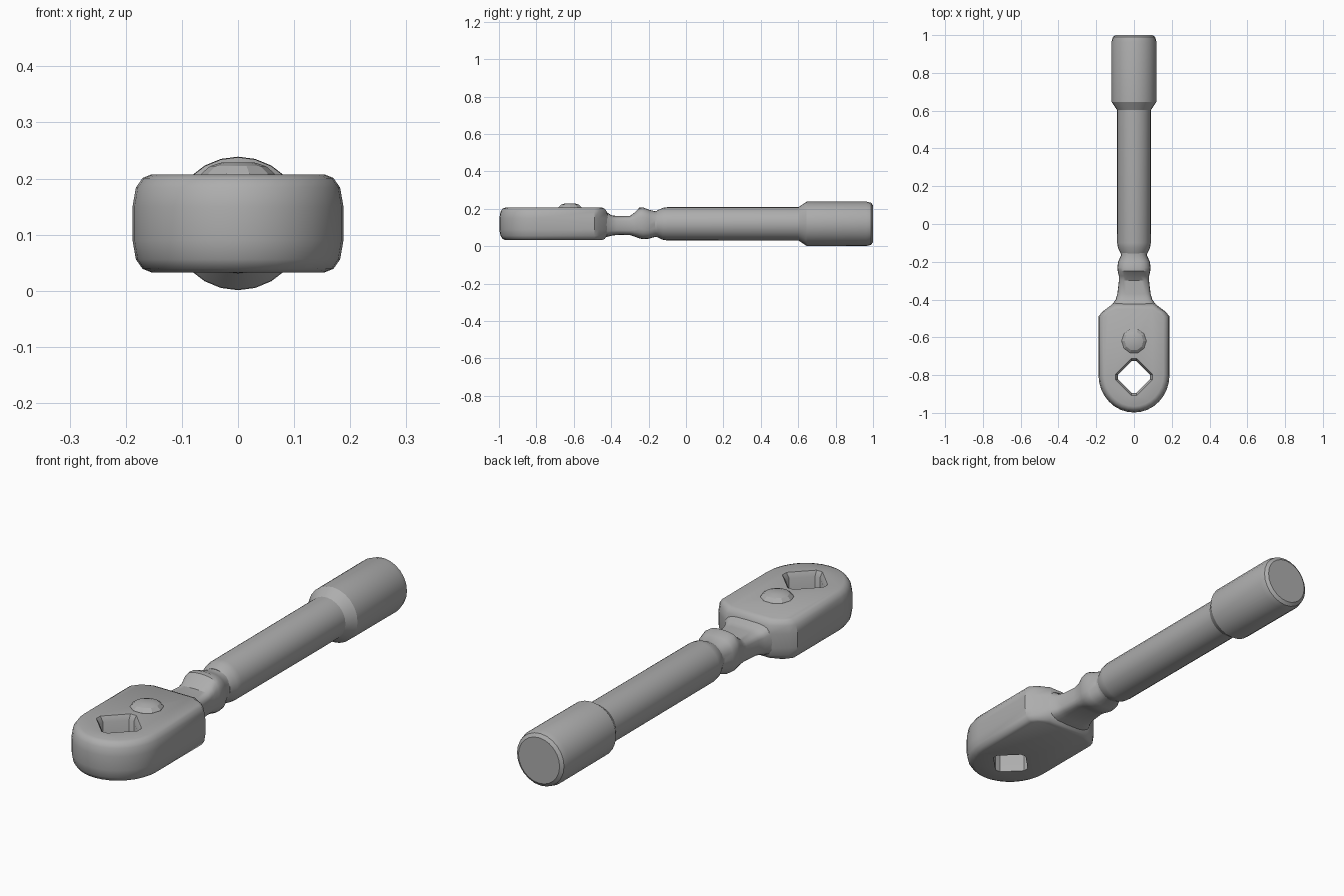
import bpy, bmesh, math
from mathutils import Vector

cube = bpy.data.objects.get("Cube")
if cube:
    bpy.data.objects.remove(cube)

steel = bpy.data.materials.new("grey_steel")
steel.use_nodes = True
colour = (0.42, 0.42, 0.42, 1)
steel.diffuse_color = colour
steel.node_tree.nodes["Principled BSDF"].inputs["Base Color"].default_value = colour

MID = 0.12


def loft(name, rings):
    """Skin a list of equal-length rings and cap both ends."""
    bm = bmesh.new()
    loops = [[bm.verts.new(p) for p in ring] for ring in rings]
    n = len(loops[0])
    for a, b in zip(loops, loops[1:]):
        for i in range(n):
            j = (i + 1) % n
            bm.faces.new((a[i], a[j], b[j], b[i]))
    bm.faces.new(loops[0])
    bm.faces.new(loops[-1])
    bmesh.ops.recalc_face_normals(bm, faces=bm.faces)
    mesh = bpy.data.meshes.new(name)
    bm.to_mesh(mesh)
    bm.free()
    obj = bpy.data.objects.new(name, mesh)
    bpy.context.collection.objects.link(obj)
    mesh.materials.append(steel)
    return obj


def smooth(obj, degrees=35):
    bpy.ops.object.select_all(action='DESELECT')
    obj.select_set(True)
    bpy.context.view_layer.objects.active = obj
    bpy.ops.object.shade_smooth_by_angle(angle=math.radians(degrees))


def section(y, half_width, bottom, top, power=1.0, n=24):
    """Upright cross-section; a power below 1 makes it boxier."""
    def bulge(v):
        return math.copysign(abs(v) ** power, v)
    ring = []
    for i in range(n):
        a = math.tau * i / n
        ring.append((half_width * bulge(math.cos(a)), y,
                     (top + bottom) / 2 + (top - bottom) / 2 * bulge(math.sin(a))))
    return ring


# Ratchet head: rounded front, chamfered shoulders, softened rims
def head_ring(z, inset):
    w = 0.19 - inset
    arc = [math.pi + math.pi * i / 16 for i in range(17)]
    ring = [(w * math.cos(a), -0.80 + (0.20 - inset) * math.sin(a), z) for a in arc]
    ring += [(w, -0.49, z), (w - 0.02, -0.465, z), (0.105 - inset / 3, -0.415 - inset, z)]
    ring += [(-x, y, z) for x, y, z in reversed(ring[-3:])]
    return ring


half_profile = [(0.087, 0.035), (0.081, 0.02), (0.064, 0.008), (0.03, 0.002)]
levels = [(MID - h, d) for h, d in half_profile] + [(MID + h, d) for h, d in reversed(half_profile)]
head = loft("ratchet_head", [head_ring(z, d) for z, d in levels])


# Square drive hole with a small flare at the top
def diamond(z, r):
    ring = []
    for i in range(4):
        a = math.pi / 2 * i
        for turn in (-0.14, 0.14):
            ring.append((r * math.cos(a + turn), -0.81 + r * math.sin(a + turn), z))
    return ring


cutter = loft("drive_hole_cutter", [diamond(0.0, 0.085), diamond(0.185, 0.085),
                                    diamond(0.208, 0.1), diamond(0.25, 0.1)])
cutter.hide_render = True
cut = head.modifiers.new("drive_hole", 'BOOLEAN')
cut.operation = 'DIFFERENCE'
cut.solver = 'EXACT'
cut.object = cutter
bpy.ops.object.select_all(action='DESELECT')
head.select_set(True)
bpy.context.view_layer.objects.active = head
bpy.ops.object.modifier_apply(modifier=cut.name)
bpy.data.objects.remove(cutter)
smooth(head)

# Direction button on the head
button = loft("direction_button", [
    [(r * math.cos(math.tau * i / 10), -0.62 + r * math.sin(math.tau * i / 10), z)
     for i in range(10)]
    for z, r in ((0.195, 0.07), (0.209, 0.065), (0.222, 0.05), (0.229, 0.028))])
smooth(button, 20)

# Flattened neck with a knuckle before the handle
neck = loft("neck", [section(*s) for s in (
    (-0.47, 0.150, 0.040, 0.198, 0.5),
    (-0.44, 0.125, 0.045, 0.193, 0.5),
    (-0.40, 0.097, 0.056, 0.166, 0.5),
    (-0.37, 0.088, 0.060, 0.162, 0.5),
    (-0.30, 0.080, 0.060, 0.162, 0.5),
    (-0.275, 0.080, 0.052, 0.180, 0.6),
    (-0.25, 0.086, 0.042, 0.206, 0.7),
    (-0.23, 0.088, 0.038, 0.208, 0.7),
    (-0.20, 0.084, 0.040, 0.196, 0.7),
    (-0.165, 0.068, 0.050, 0.187, 0.8),
    (-0.15, 0.070, 0.048, 0.190, 0.9),
    (-0.11, 0.070, 0.050, 0.190, 1.0))])
smooth(neck, 30)


# Round handle and thicker end grip
def turned(name, stations):
    obj = loft(name, [section(y, r, MID - r, MID + r) for y, r in stations])
    smooth(obj, 30)


turned("handle", ((-0.155, 0.071), (-0.125, 0.085), (-0.10, 0.089), (0.62, 0.09)))
turned("end_grip", ((0.60, 0.088), (0.615, 0.098), (0.645, 0.118), (0.965, 0.119),
                    (0.99, 0.112), (1.0, 0.098)))
